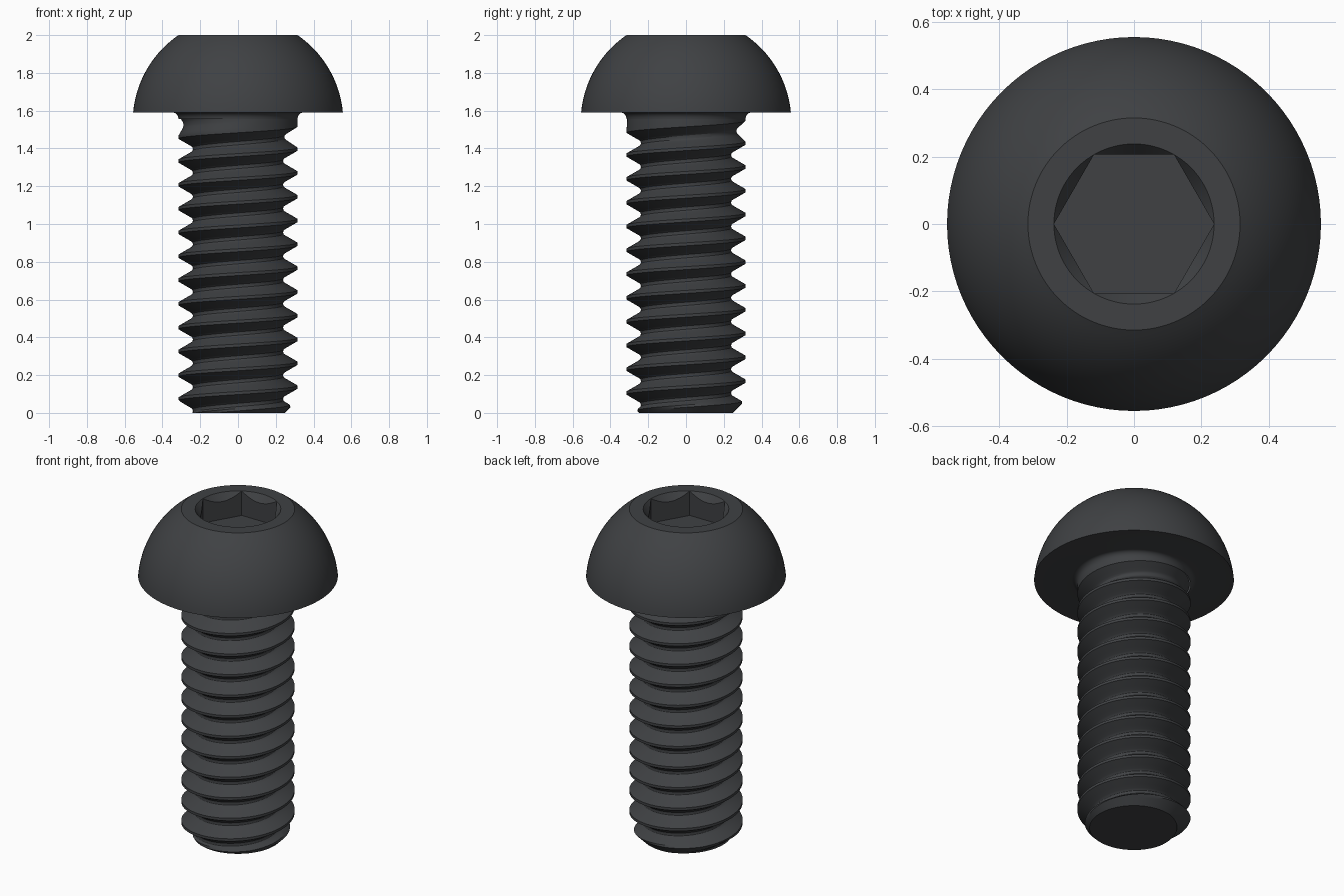
import bpy, bmesh, math

if "Cube" in bpy.data.objects:
    bpy.data.objects.remove(bpy.data.objects["Cube"])

N = 96                      # sides around the axis
TAU = 2 * math.pi

mat = bpy.data.materials.new("dark_steel")
mat.diffuse_color = (0.05, 0.053, 0.057, 1)
mat.use_nodes = True
mat.node_tree.nodes["Principled BSDF"].inputs["Base Color"].default_value = mat.diffuse_color


def skin(name, rows, columns, cap_first=False, cap_last=False):
    """Skin rows of point functions angle -> (radius, z) around the z axis."""
    bm = bmesh.new()
    grid = []
    for row in rows:
        ring = []
        for j in range(columns):
            a = TAU * j / N
            r, z = row(a)
            ring.append(bm.verts.new((r * math.cos(a), r * math.sin(a), z)))
        grid.append(ring)
    for lo, hi in zip(grid, grid[1:]):
        for j in range(N):
            k = (j + 1) % columns
            bm.faces.new((lo[j], lo[k], hi[k], hi[j]))
    if cap_first:
        bm.faces.new(grid[0][:N][::-1])
    if cap_last:
        bm.faces.new(grid[-1][:N])
    bmesh.ops.remove_doubles(bm, verts=bm.verts, dist=1e-5)
    me = bpy.data.meshes.new(name)
    bm.to_mesh(me)
    bm.free()
    ob = bpy.data.objects.new(name, me)
    bpy.context.collection.objects.link(ob)
    me.materials.append(mat)
    bpy.ops.object.select_all(action='DESELECT')
    ob.select_set(True)
    bpy.context.view_layer.objects.active = ob
    bpy.ops.object.shade_smooth_by_angle(angle=math.radians(28))
    return ob


def circle(r, z):
    return lambda a: (r, z)


# Button head: neck fillet, flat underside, dome, flat top, hex socket
NECK_Z, HEAD_Z, SHANK_R, HEAD_R = 1.555, 1.59, 0.315, 0.555
APOTHEM, FLOOR_Z = 0.206, 1.85
RIM = APOTHEM / math.cos(math.pi / 6)


def hex_radius(a):
    return APOTHEM / math.cos(a % (math.pi / 3) - math.pi / 6)


rows = []
for i in range(7):
    t = i / 6 * math.pi / 2
    rows.append(circle(SHANK_R + 0.03 * (1 - math.cos(t)),
                       NECK_Z + (HEAD_Z - NECK_Z) * math.sin(t)))
centre_z = 1.54
start = math.atan2(HEAD_Z - centre_z, HEAD_R)
end = math.atan2(2 - centre_z, SHANK_R)
for i in range(21):
    t = start + (end - start) * i / 20
    rows.append(circle(0.5575 * math.cos(t), centre_z + 0.5575 * math.sin(t)))
rows[-1] = circle(SHANK_R, 2)
rows.append(circle(RIM, 2))
rows.append(lambda a: (hex_radius(a), 2 - (RIM - hex_radius(a)) * 1.3))
rows.append(lambda a: (hex_radius(a), FLOOR_Z))
skin("button_head", rows, N, cap_last=True)

# Threaded shank: helical rows, chamfered tip, groove fading out at the neck
PITCH, CREST_Z = 0.126, 0.0106
HALF = [(0, 0), (0.0625, 0), (0.15, 0.019), (0.25, 0.041), (0.35, 0.063),
        (0.39, 0.070), (0.43, 0.0745), (0.5, 0.076)]
STEPS = [t for t, d in HALF] + [1 - t for t, d in HALF[-2:0:-1]]


def groove(t):
    t = min(t, 1 - t)
    for (t0, d0), (t1, d1) in zip(HALF, HALF[1:]):
        if t <= t1:
            return d0 + (d1 - d0) * (t - t0) / (t1 - t0)
    return HALF[-1][1]


def thread_row(turn):
    def point(a):
        z = CREST_Z + PITCH * (turn + a / TAU)
        z = max(0.0, min(NECK_Z, z))
        s = (z - CREST_Z) / PITCH - a / TAU
        k = math.floor(s)
        groove_z = CREST_Z + PITCH * (k + 0.5 + a / TAU)
        fade = max(0.0, min(1.0, (1.56 - groove_z) / 0.11))
        return min(SHANK_R - fade * groove(s - k), 0.247 + z), z
    return point


rows = [thread_row(k + t) for k in range(-2, 14) for t in STEPS]
skin("threaded_shank", rows, N + 1, cap_first=True)
